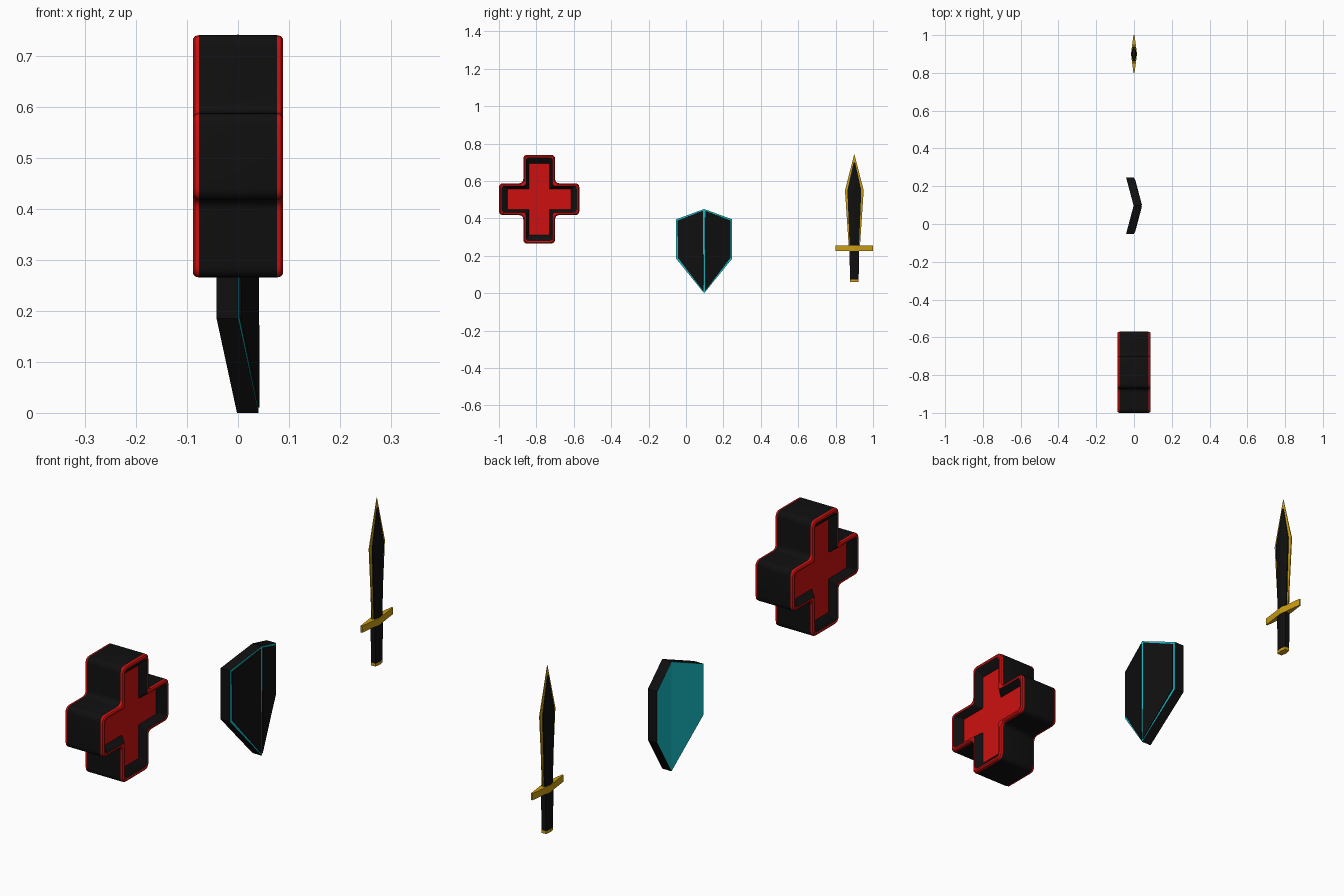
import bpy, bmesh, math
from mathutils import Vector

if "Cube" in bpy.data.objects:
    bpy.data.objects.remove(bpy.data.objects["Cube"])


def material(name, rgb):
    m = bpy.data.materials.new(name)
    m.diffuse_color = (*rgb, 1)
    m.use_nodes = True
    m.node_tree.nodes["Principled BSDF"].inputs["Base Color"].default_value = m.diffuse_color
    return m


BLACK = material("black", (0.005, 0.005, 0.005))
RED = material("red", (0.62, 0.005, 0.005))
TEAL = material("teal", (0.008, 0.52, 0.58))
GOLD = material("gold", (0.6, 0.34, 0.007))


def finish(name, bm, mats, smooth=None):
    bmesh.ops.recalc_face_normals(bm, faces=bm.faces)
    me = bpy.data.meshes.new(name)
    bm.to_mesh(me)
    bm.free()
    for m in mats:
        me.materials.append(m)
    ob = bpy.data.objects.new(name, me)
    bpy.context.collection.objects.link(ob)
    if smooth:
        bpy.ops.object.select_all(action='DESELECT')
        ob.select_set(True)
        bpy.context.view_layer.objects.active = ob
        bpy.ops.object.shade_smooth_by_angle(angle=math.radians(smooth))
    return ob


def loft(name, rings, mats, band_mats=None, cap_mat=0, smooth=None):
    """Skin a stack of equal-length rings and cap both ends."""
    bm = bmesh.new()
    rows = [[bm.verts.new(p) for p in ring] for ring in rings]
    n = len(rows[0])
    for k, (a, b) in enumerate(zip(rows, rows[1:])):
        for i in range(n):
            j = (i + 1) % n
            f = bm.faces.new((a[i], a[j], b[j], b[i]))
            f.material_index = band_mats[k] if band_mats else 0
    for row in (rows[0], rows[-1]):
        bm.faces.new(row).material_index = cap_mat
    return finish(name, bm, mats, smooth)


# Cross: rounded outline lofted through its thickness, with recessed red panels
def cross_ring(x, d_len, d_arm, r):
    w, h, a = 0.215 - d_len, 0.2375 - d_len, 0.085 - d_arm
    quarter = [(w, -a), (w, a), (a, a), (a, h), (-a, h), (-a, a),
               (-w, a), (-w, -a), (-a, -a), (-a, -h), (a, -h), (a, -a)]
    pts = [Vector(p) for p in quarter]
    ring = []
    for i, p in enumerate(pts):
        p0 = p + (pts[i - 1] - p).normalized() * r
        p1 = p + (pts[(i + 1) % 12] - p).normalized() * r
        for s in range(5):
            t = s / 4
            q = p0 * (1 - t) ** 2 + p * 2 * t * (1 - t) + p1 * t * t
            ring.append((x, q.x - 0.785, q.y + 0.5025))
    return ring


half = [(0.060, 0.046, 0.031, 0.004), (0.087, 0.014, 0.014, 0.016),
        (0.088, 0.007, 0.007, 0.020), (0.084, 0.002, 0.002, 0.022),
        (0.076, 0.0, 0.0, 0.024)]
levels = half + [(-x, a, b, r) for x, a, b, r in reversed(half)]
loft("cross", [cross_ring(*l) for l in levels], [BLACK, RED],
     [0, 1, 1, 1, 0, 1, 1, 1, 0], cap_mat=1, smooth=35)

# Shield: two bent halves, black front panels inset in a teal rim, teal back
bm = bmesh.new()
outline = [(0.0, 0.45), (0.15, 0.395), (0.15, 0.185), (0.0, 0.0)]
fronts = []
for side in (1, -1):
    front, back = [], []
    for y, z in outline:
        x = 0.04 - 0.04 * y / 0.15
        front.append(bm.verts.new((x, 0.097 + side * y, z)))
        back.append(bm.verts.new((x - 0.042, 0.097 + side * y, z)))
    fronts.append(bm.faces.new(front if side < 0 else front[::-1]))
    bm.faces.new(back if side > 0 else back[::-1]).material_index = 1
    for i in range(3):
        q = (front[i], front[i + 1], back[i + 1], back[i])
        bm.faces.new(q if side > 0 else q[::-1])
bmesh.ops.remove_doubles(bm, verts=bm.verts, dist=1e-5)
bmesh.ops.recalc_face_normals(bm, faces=bm.faces)
fronts = [f for f in fronts if f.is_valid]
rim = bmesh.ops.inset_individual(bm, faces=fronts, thickness=0.011, depth=0)
for f in rim["faces"]:
    f.material_index = 1
bmesh.ops.inset_individual(bm, faces=fronts, thickness=0.0005, depth=0.003)
finish("shield", bm, [BLACK, TEAL])

# Sword
CY = 0.9


def diamond_stack(name, profile, mat):
    loft(name, [[(t, CY, z), (e, CY + w, z), (-e, CY + w, z),
                 (-t, CY, z), (-e, CY - w, z), (e, CY - w, z)]
                for z, w, t, e in profile], [mat])


diamond_stack("blade_edge", [(0.25, 0.030, 0.009, 0.002), (0.55, 0.050, 0.009, 0.002),
                             (0.742, 0.0008, 0.001, 0.0005)], GOLD)
diamond_stack("blade_core", [(0.25, 0.025, 0.014, 0.008), (0.55, 0.037, 0.014, 0.007),
                             (0.70, 0.004, 0.005, 0.004)], BLACK)
diamond_stack("guard", [(0.226, 0.1, 0.016, 0.003), (0.254, 0.1, 0.016, 0.003)], GOLD)
diamond_stack("grip", [(0.072, 0.023, 0.014, 0.010), (0.226, 0.026, 0.014, 0.010)], BLACK)
diamond_stack("pommel", [(0.060, 0.023, 0.014, 0.010), (0.072, 0.023, 0.014, 0.010)], GOLD)
